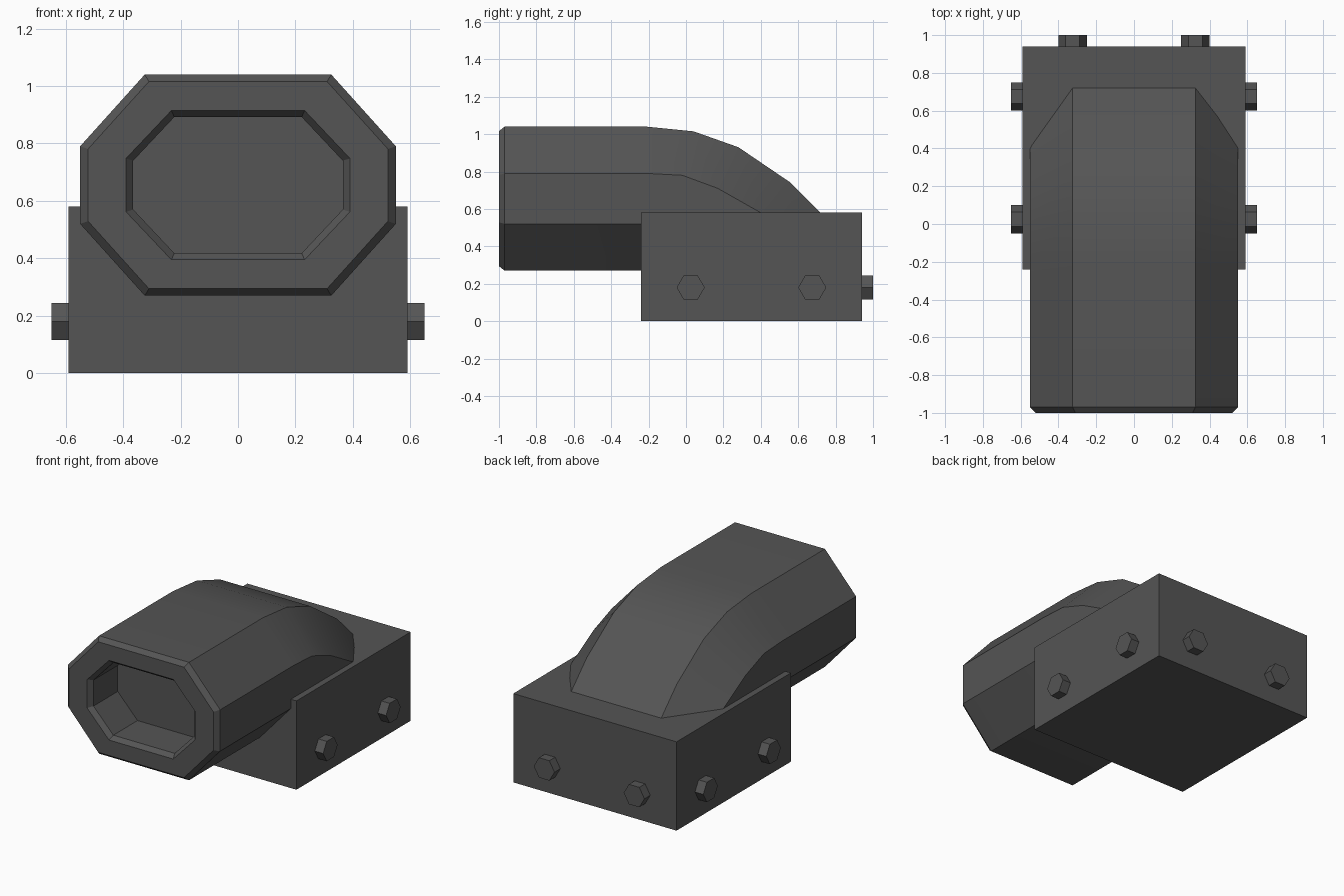
import bpy, bmesh, math
from mathutils import Matrix

if "Cube" in bpy.data.objects:
    bpy.data.objects.remove(bpy.data.objects["Cube"])

dark = bpy.data.materials.new("dark_grey")
dark.diffuse_color = (0.09, 0.09, 0.09, 1)
dark.use_nodes = True
dark.node_tree.nodes["Principled BSDF"].inputs["Base Color"].default_value = dark.diffuse_color


def finish(name, bm):
    bmesh.ops.recalc_face_normals(bm, faces=bm.faces)
    mesh = bpy.data.meshes.new(name)
    bm.to_mesh(mesh)
    bm.free()
    mesh.materials.append(dark)
    obj = bpy.data.objects.new(name, mesh)
    bpy.context.collection.objects.link(obj)
    return obj


# Mounting block
bm = bmesh.new()
bmesh.ops.create_cube(bm, size=1, matrix=Matrix.Translation((0, 0.35, 0.29))
                      @ Matrix.Diagonal((1.18, 1.18, 0.58, 1)))
finish("mounting_block", bm)


# Octagonal pipe: rings run from the recess floor, round the lip, then along the bend
def octagon(w, flat_x, h, flat_z):
    return [(-flat_x, h), (flat_x, h), (w, flat_z), (w, -flat_z),
            (flat_x, -h), (-flat_x, -h), (-w, -flat_z), (-w, flat_z)]


ZC = 0.655
inner = (0.365, 0.222, 0.237, 0.085)
outer = (0.55, 0.325, 0.385, 0.135)
rings = []
for y, size in [(-0.72, inner), (-0.97, inner),
                (-1.0, (0.39, 0.232, 0.26, 0.093)),
                (-1.0, (0.522, 0.31, 0.361, 0.126)),
                (-0.97, outer), (-0.21, outer)]:
    rings.append([(x, y, ZC + z) for x, z in octagon(*size)])

# Bend stations: top edge (y, z) and side edge (y, z)
for (ty, tz), (sy, sz) in [((0.04, 1.015), (-0.02, 0.78)),
                           ((0.28, 0.93), (0.17, 0.71)),
                           ((0.56, 0.74), (0.41, 0.574)),
                           ((0.78, 0.52), (0.58, 0.43))]:
    ring = []
    for x, z in octagon(*outer):
        f = (0.385 - z) / 0.25
        ring.append((x, ty + (sy - ty) * f, tz + (sz - tz) * f))
    rings.append(ring)

bm = bmesh.new()
loops = [[bm.verts.new(p) for p in ring] for ring in rings]
for a, b in zip(loops, loops[1:]):
    for i in range(8):
        j = (i + 1) % 8
        bm.faces.new((a[i], a[j], b[j], b[i]))
bm.faces.new(loops[0])
bm.faces.new(loops[-1])
pipe = finish("exhaust_pipe", bm)
bpy.context.view_layer.objects.active = pipe
pipe.select_set(True)
bpy.ops.object.shade_smooth_by_angle(angle=math.radians(25))


# Hexagonal bolt heads on both sides and the back
def bolt(name, loc, turn):
    bm = bmesh.new()
    bmesh.ops.create_cone(bm, cap_ends=True, segments=6, radius1=0.075,
                          radius2=0.075, depth=0.08,
                          matrix=Matrix.Rotation(math.radians(30), 4, 'Z'))
    # put a corner on local X, then point the axis along Y
    corner = max(bm.verts, key=lambda v: v.co.x).co
    spin = Matrix.Rotation(-math.atan2(corner.y, corner.x), 4, 'Z')
    bm.transform(Matrix.Translation(loc) @ Matrix.Rotation(turn, 4, 'Z')
                 @ Matrix.Rotation(math.pi / 2, 4, 'X') @ spin)
    finish(name, bm)


for s, side in ((-1, "left"), (1, "right")):
    for y, end in ((0.025, "front"), (0.675, "rear")):
        bolt(f"{side}_{end}_bolt", (s * 0.61, y, 0.18), math.pi / 2)
    bolt(f"back_{side}_bolt", (s * 0.325, 0.96, 0.18), 0)
